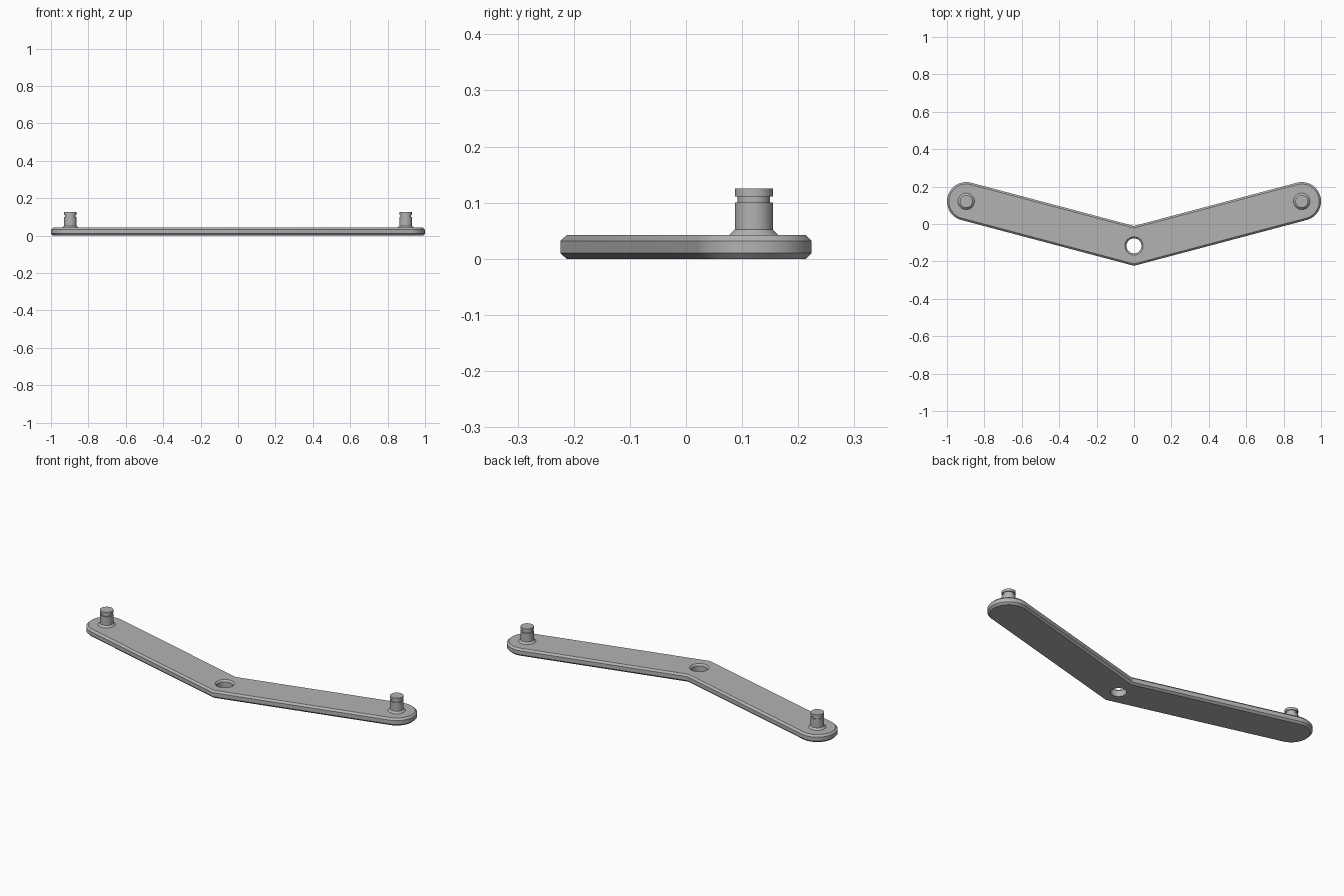
import bpy
import bmesh
from math import sin, cos, pi, atan2

if "Cube" in bpy.data.objects:
    bpy.data.objects.remove(bpy.data.objects["Cube"], do_unlink=True)

END_X, END_Y, BEND_Y = 0.897, 0.121, -0.117
RADIUS, THICK, CHAMFER = 0.103, 0.042, 0.01
TILT = atan2(END_Y - BEND_Y, END_X)

grey = bpy.data.materials.new("plain grey")
grey.use_nodes = True
grey.diffuse_color = (0.45, 0.45, 0.45, 1)
grey.node_tree.nodes["Principled BSDF"].inputs["Base Color"].default_value = grey.diffuse_color


def arc(cx, cy, r, start, sweep, steps):
    angles = [start + sweep * i / steps for i in range(steps + 1)]
    return [(cx + r * cos(a), cy + r * sin(a)) for a in angles]


def circle(cx, cy, r, steps=48):
    return arc(cx, cy, r, 0, 2 * pi, steps)[:-1]


def arm_outline(r):
    """Bent bar outline with a round end on each side."""
    miter = r / cos(TILT)
    return (arc(END_X, END_Y, r, TILT - pi / 2, pi, 32) + [(0, BEND_Y + miter)]
            + arc(-END_X, END_Y, r, pi / 2 - TILT, pi, 32) + [(0, BEND_Y - miter)])


def loft(bm, sections):
    """Join a stack of (outline, z) rings with quads; return the rings."""
    rings = [[bm.verts.new((x, y, z)) for x, y in pts] for pts, z in sections]
    for low, high in zip(rings, rings[1:]):
        n = len(low)
        for i in range(n):
            j = (i + 1) % n
            bm.faces.new((low[i], low[j], high[j], high[i]))
    return rings


def ring_edges(bm, ring):
    return [bm.edges.get((a, b)) for a, b in zip(ring, ring[1:] + ring[:1])]


def finish(bm, name):
    bmesh.ops.recalc_face_normals(bm, faces=bm.faces[:])
    mesh = bpy.data.meshes.new(name)
    bm.to_mesh(mesh)
    bm.free()
    mesh.materials.append(grey)
    obj = bpy.data.objects.new(name, mesh)
    bpy.context.collection.objects.link(obj)
    bpy.ops.object.select_all(action="DESELECT")
    obj.select_set(True)
    bpy.context.view_layer.objects.active = obj
    bpy.ops.object.shade_smooth_by_angle(angle=0.42)
    return obj


# Bent plate with chamfered rims and a countersunk hole at the bend
bm = bmesh.new()
outer = loft(bm, [(arm_outline(RADIUS - CHAMFER), 0),
                  (arm_outline(RADIUS), CHAMFER),
                  (arm_outline(RADIUS), THICK - CHAMFER),
                  (arm_outline(RADIUS - CHAMFER), THICK)])
hole = loft(bm, [(circle(0, BEND_Y, 0.04), 0),
                 (circle(0, BEND_Y, 0.04), THICK - 0.009),
                 (circle(0, BEND_Y, 0.049), THICK)])
for end, up in ((0, -1), (-1, 1)):
    bmesh.ops.triangle_fill(bm, use_beauty=True, normal=(0, 0, up),
                            edges=ring_edges(bm, outer[end]) + ring_edges(bm, hole[end]))
finish(bm, "bent_plate")

# Grooved pegs with a flared foot, one at each end
PEG = [(0.044, THICK), (0.034, 0.052), (0.034, 0.1), (0.029, 0.1),
       (0.029, 0.111), (0.034, 0.111), (0.034, 0.125)]
for side, x in (("left", END_X), ("right", -END_X)):
    bm = bmesh.new()
    rings = loft(bm, [(circle(x, END_Y, r), z) for r, z in PEG])
    bm.faces.new(rings[-1])
    bm.faces.new(rings[0][::-1])
    finish(bm, side + "_peg")
